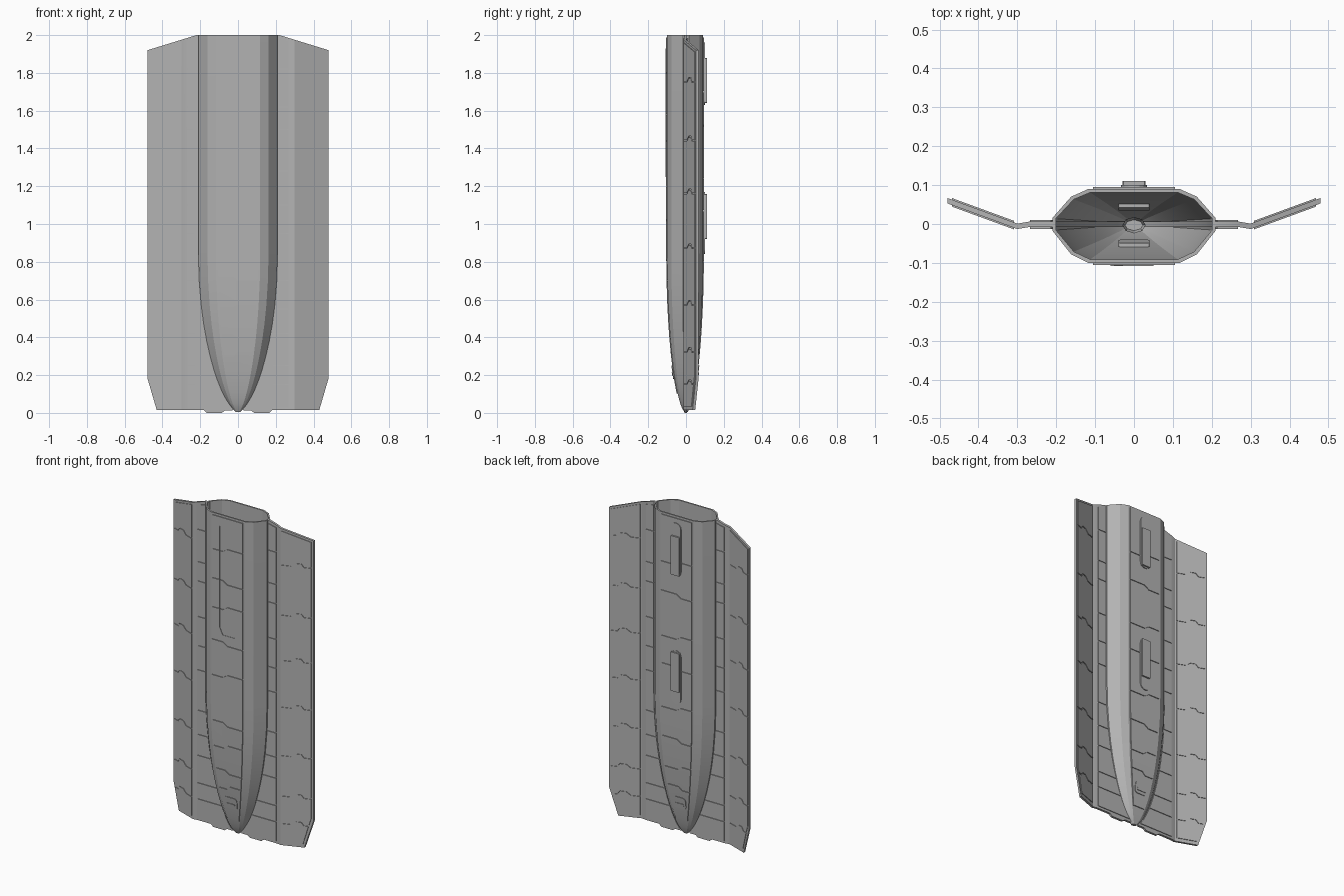
import bpy, bmesh, math
from mathutils import Vector

if "Cube" in bpy.data.objects:
    bpy.data.objects.remove(bpy.data.objects["Cube"])

TOP = 2.0
LEVELS = [0.006, 0.03, 0.05, 0.08, 0.12, 0.17, 0.23, 0.3, 0.38, 0.47, 0.57, 0.7, 0.85]

GREY = bpy.data.materials.new("dark_grey")
GREY.diffuse_color = (0.45, 0.45, 0.45, 1)
GREY.use_nodes = True
GREY.node_tree.nodes["Principled BSDF"].inputs["Base Color"].default_value = GREY.diffuse_color


def half_width(z):
    t = min(z / 0.85, 1)
    return max(0.21 * (1 - (1 - t) ** 2) ** 0.65, 0.014)


def half_depth(z, full):
    t = min(z / 0.85, 1)
    return max(full * (1 - (1 - t) ** 2) ** 0.55, 0.01)


def wing_y(x):
    if x <= 0.27:
        return -0.001
    if x <= 0.3:
        return -0.001 - 0.005 * (x - 0.27) / 0.03
    return -0.006 + 0.066 * (x - 0.3) / 0.18


def wing_top(x):
    return TOP - 0.308 * max(x - 0.22, 0)


def finish(bm, name, mirror=False):
    bmesh.ops.recalc_face_normals(bm, faces=bm.faces[:])
    me = bpy.data.meshes.new(name)
    bm.to_mesh(me)
    bm.free()
    for p in me.polygons:
        p.use_smooth = True
    me.set_sharp_from_angle(angle=math.radians(20))
    me.materials.append(GREY)
    ob = bpy.data.objects.new(name, me)
    bpy.context.collection.objects.link(ob)
    if mirror:
        ob.modifiers.new("mirror", 'MIRROR').use_axis[0] = True
    return ob


def plate(bm, outline, place, dy, zcuts=(), xcuts=()):
    """Cut a flat (x, z) outline, bend it with place(x, z), thicken it along y."""
    t = bmesh.new()
    t.faces.new([t.verts.new((x, 0, z)) for x, z in outline])
    for cuts, axis in ((zcuts, (0, 0, 1)), (xcuts, (1, 0, 0))):
        for c in cuts:
            bmesh.ops.bisect_plane(t, geom=t.verts[:] + t.edges[:] + t.faces[:], dist=1e-5,
                                   plane_co=Vector(axis) * c, plane_no=axis)
    for v in t.verts:
        v.co = place(v.co.x, v.co.z)
    ext = bmesh.ops.extrude_face_region(t, geom=t.faces[:], use_keep_orig=True)
    for g in ext['geom']:
        if isinstance(g, bmesh.types.BMVert):
            g.co.y += dy
    me = bpy.data.meshes.new("tmp")
    t.to_mesh(me)
    t.free()
    bm.from_mesh(me)
    bpy.data.meshes.remove(me)


# Hollow hull: bevelled section lofted from the nose, open at the top
SECTION = [(1, 0.17), (0.77, 0.78), (0.56, 1), (-0.56, 1), (-0.77, 0.78), (-1, 0.17),
           (-1, -0.17), (-0.77, -0.78), (-0.56, -1), (0.56, -1), (0.77, -0.78), (1, -0.17)]


def ring(bm, z, wall=0.0):
    w = half_width(z) - wall
    return [bm.verts.new((u * w, v * (half_depth(z, 0.09 if v > 0 else 0.1) - wall), z))
            for u, v in SECTION]


bm = bmesh.new()
rings = [ring(bm, z) for z in LEVELS + [TOP]]
rings += [ring(bm, z, 0.009) for z in [TOP] + LEVELS[:0:-1]]
for a, b in zip(rings, rings[1:]):
    for i in range(len(SECTION)):
        j = (i + 1) % len(SECTION)
        bm.faces.new((a[i], a[j], b[j], b[i]))
bm.faces.new(rings[0])
bm.faces.new(rings[-1])
finish(bm, "hull_shell")

# Nose socket seen inside the hull
bm = bmesh.new()
bmesh.ops.create_cone(bm, cap_ends=True, segments=8, radius1=0.022, radius2=0.03, depth=0.04)
for v in bm.verts:
    v.co = (v.co.x, v.co.y * 0.7 - 0.003, v.co.z + 0.055)
lid = [f for f in bm.faces if f.normal.z > 0.9]
bmesh.ops.inset_region(bm, faces=lid, thickness=0.007)
bmesh.ops.translate(bm, verts=list({v for f in lid for v in f.verts}), vec=(0, 0, -0.025))
finish(bm, "nose_socket")

# Wing sheets: start just inside the hull wall, fold back along a crease
bm = bmesh.new()
inner = [(max(half_width(z) - 0.018, 0.008 + z * 0.1), z) for z in LEVELS[1:] + [TOP]]
rim = [(0.22, TOP), (0.48, wing_top(0.48)), (0.48, 0.185), (0.43, 0.014), (0.18, 0.014),
       (0.165, 0.0), (0.085, 0.0), (0.07, 0.012), (0.03, 0.012)]
plate(bm, inner + rim, lambda x, z: Vector((x, wing_y(x) - 0.007, z)), 0.014,
      xcuts=(0.27, 0.3))
finish(bm, "wing_sheet", True)

# Outer wing armour: panels separated by stepped seams, on both faces
SEAMS = [0.16, 0.33, 0.58, 0.88, 1.17, 1.45, 1.76]
GAP = 0.003


def outer_seam(z):
    return [(0.308, z - 0.008), (0.36, z - 0.008), (0.385, z + 0.012), (0.415, z + 0.012),
            (0.43, z - 0.008), (0.468, z - 0.008)]


bm = bmesh.new()
for side in (-1, 1):
    place = lambda x, z: Vector((x, wing_y(x) + side * 0.0065, z))
    for k in range(len(SEAMS) + 1):
        if k == 0:
            low = [(0.308, 0.035), (0.424, 0.035), (0.452, 0.14)]
        else:
            low = [(x, z + GAP) for x, z in outer_seam(SEAMS[k - 1])]
        if k == 1:
            low[-1:] = [(0.456, 0.155), (0.468, 0.195)]
        if k == len(SEAMS):
            high = [(x, wing_top(x) - 0.013) for x in (0.308, 0.468)]
        else:
            high = [(x, z - GAP) for x, z in outer_seam(SEAMS[k])]
            if k == 0:
                high[-1] = (0.455, high[-1][1])
        plate(bm, low + high[::-1], place, side * 0.0045)
finish(bm, "outer_wing_panels", True)

# Root panels beside the hull, again split by seams on both faces
ROOT = [0.025, 0.15, 0.25, 0.42, 0.55, 0.7, 0.95, 1.1, 1.28, 1.5, 1.62, 1.82, 1.985]
bm = bmesh.new()
for side in (-1, 1):
    place = lambda x, z: Vector((x, wing_y(x) + side * 0.0065, z))
    for z0, z1 in zip(ROOT, ROOT[1:]):
        z0, z1 = z0 + GAP, z1 - GAP
        zs = [z0 + (z1 - z0) * i / 4 for i in range(5)]
        edge = [(half_width(z) + 0.004, z) for z in zs]
        plate(bm, edge + [(0.268, z1 - (0.012 if z1 > 1.9 else 0)), (0.268, z0)],
              place, side * 0.005)
finish(bm, "wing_root_panels", True)


# Hull centre panels: u runs across the flat, the panel follows the nose curve
def on_hull(side, lift=0.0):
    full = 0.1 if side < 0 else 0.09
    return lambda u, z: Vector((u * half_width(z), side * (half_depth(z, full) - 0.001 + lift), z))


HULL_SEAMS = {-1: [0.3, 0.42, 0.56, 0.72, 1.0, 1.22, 1.42, 1.6, 1.78],
              1: [0.3, 0.45, 0.6, 0.82, 1.05, 1.26, 1.5, 1.72]}
for side, name in ((-1, "front_hull_panels"), (1, "back_hull_panels")):
    bm = bmesh.new()
    zs = [0.1] + HULL_SEAMS[side] + [1.99]
    for k, (z0, z1) in enumerate(zip(zs, zs[1:])):
        def seam(z, n, d):
            j = 0 if n in (0, len(zs) - 1) else (0.02 if n % 2 else -0.02)
            return [(-0.5, z + d), (-0.15, z + d), (0.0, z + j + d), (0.5, z + j + d)]
        plate(bm, seam(z0, k, GAP) + seam(z1, k + 1, -GAP)[::-1], on_hull(side),
              side * 0.006, zcuts=LEVELS)
    finish(bm, name)


def rounded(cx, cz, hx, hz, r, n=4):
    pts = []
    for q, (sx, sz) in enumerate(((1, 1), (-1, 1), (-1, -1), (1, -1))):
        for i in range(n + 1):
            a = math.pi / 2 * (q + i / n)
            pts.append((cx + sx * (hx - r) + r * math.cos(a), cz + sz * (hz - r) + r * math.sin(a)))
    return pts


# Nose latches: rounded pad with a raised bar, and housing inside the hull
for side, name in ((-1, "front_latch"), (1, "back_latch")):
    bm = bmesh.new()
    full = 0.1 if side < 0 else 0.09
    surf = lambda x, z: Vector((x, side * (half_depth(z, full) + 0.003), z))
    plate(bm, rounded(0, 0.215, 0.044, 0.036, 0.018), surf, side * 0.006, zcuts=LEVELS)
    plate(bm, rounded(0, 0.205, 0.03, 0.008, 0.004), surf, side * 0.009)
    plate(bm, rounded(0, 0.215, 0.04, 0.03, 0.006), surf, -side * 0.022)
    finish(bm, name)

# Back mounting blocks on longer rounded base plates
bm = bmesh.new()
for base_z, z in ((1.795, 1.76), (1.005, 1.04)):
    flat = lambda x, z: Vector((x, 0.09, z))
    plate(bm, rounded(0, base_z, 0.034, 0.165, 0.033), flat, 0.01)
    plate(bm, rounded(0, z, 0.03, 0.12, 0.003, 1), flat, 0.02)
finish(bm, "mounting_blocks")

# Raised front strip with an angled foot
bm = bmesh.new()
plate(bm, [(-0.06, 1.93), (-0.06, 1.3), (-0.035, 1.25), (0.05, 1.25), (0.05, 1.262),
           (-0.03, 1.262), (-0.05, 1.305), (-0.05, 1.93)],
      lambda x, z: Vector((x, -0.1, z)), -0.0075)
finish(bm, "front_trim_strip")
